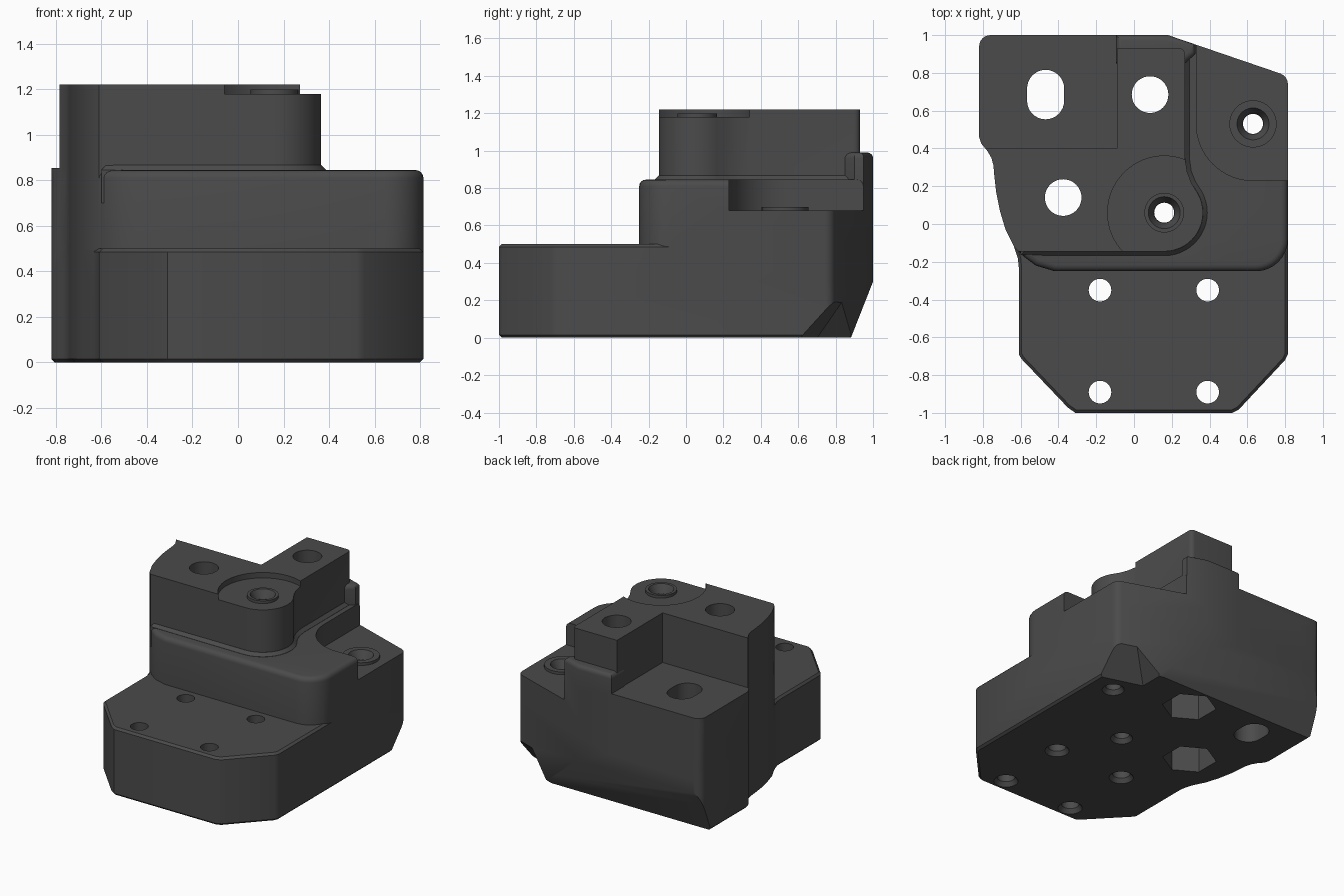
import bpy, bmesh, math
from mathutils import Vector

if "Cube" in bpy.data.objects:
    bpy.data.objects.remove(bpy.data.objects["Cube"])

dark = bpy.data.materials.new("dark_grey_plastic")
dark.diffuse_color = (0.07, 0.07, 0.07, 1)
dark.use_nodes = True
dark.node_tree.nodes["Principled BSDF"].inputs["Base Color"].default_value = dark.diffuse_color


def make(name, bm):
    bmesh.ops.recalc_face_normals(bm, faces=bm.faces)
    me = bpy.data.meshes.new(name)
    bm.to_mesh(me)
    bm.free()
    ob = bpy.data.objects.new(name, me)
    me.materials.append(dark)
    bpy.context.collection.objects.link(ob)
    return ob


def arc(cx, cy, r, a0, a1, n=8):
    return [(cx + r * math.cos(math.radians(a0 + (a1 - a0) * i / n)),
             cy + r * math.sin(math.radians(a0 + (a1 - a0) * i / n))) for i in range(n + 1)]


def prism(name, pts, z0, z1, top=0, bottom=0, segs=1):
    """Extruded outline with optional bevels round its top and bottom."""
    bm = bmesh.new()
    face = bm.faces.new([bm.verts.new((x, y, z0)) for x, y in pts])
    ext = bmesh.ops.extrude_face_region(bm, geom=[face], use_keep_orig=True)
    for v in ext["geom"]:
        if isinstance(v, bmesh.types.BMVert):
            v.co.z = z1
    bmesh.ops.recalc_face_normals(bm, faces=bm.faces)
    for z, size in ((z1, top), (z0, bottom)):
        if size:
            edges = [e for e in bm.edges if all(abs(v.co.z - z) < 1e-5 for v in e.verts)]
            bmesh.ops.bevel(bm, geom=edges, offset=size, segments=segs, profile=0.5,
                            affect='EDGES', clamp_overlap=False)
    return make(name, bm)


def cone(name, x, y, r0, r1, z0, z1, n=40):
    bm = bmesh.new()
    bmesh.ops.create_cone(bm, cap_ends=True, segments=n, radius1=r0, radius2=r1, depth=z1 - z0)
    bmesh.ops.translate(bm, verts=bm.verts, vec=(x, y, (z0 + z1) / 2))
    return make(name, bm)


def hull(name, pts):
    bm = bmesh.new()
    for p in pts:
        bm.verts.new(p)
    bmesh.ops.convex_hull(bm, input=bm.verts)
    return make(name, bm)


def combine(body, other, op):
    m = body.modifiers.new(op, 'BOOLEAN')
    m.object, m.operation, m.solver = other, op, 'EXACT'
    bpy.context.view_layer.objects.active = body
    bpy.ops.object.modifier_apply(modifier=m.name)
    bpy.data.objects.remove(other)


# Shared wavy left side, from rear to front
left = [(-0.82, 0.46), (-0.808, 0.425), (-0.775, 0.385), (-0.755, 0.35), (-0.744, 0.31),
        (-0.74, 0.26), (-0.73, 0.17), (-0.71, 0.07), (-0.68, -0.03), (-0.635, -0.12)]
rear = arc(0.755, 0.74, 0.06, 0, 70, 4) + [(0.18, 1.0)] + arc(-0.76, 0.94, 0.06, 90, 180, 6)

# Base with clipped front corners
base = prism("bracket_body", rear + left + [
    (-0.615, -0.18), (-0.61, -0.23), (-0.61, -0.69), (-0.595, -0.715), (-0.35, -0.972), (-0.31, -1.0),
    (0.52, -1.0), (0.555, -0.982), (0.80, -0.72), (0.815, -0.69)], 0, 0.5, 0.015, 0.015)

# Middle step with rounded front corners
middle = prism("middle_step", rear + left + [(-0.58, -0.175), (-0.52, -0.22), (-0.42, -0.25)]
               + arc(0.645, -0.08, 0.17, -90, 0), 0.3, 0.845, 0.035, 0, 4)
combine(base, middle, 'UNION')

# Rear left shelf
shelf = prism("rear_shelf", [(-0.09, 0.3), (-0.09, 1.0)] + arc(-0.76, 0.94, 0.06, 90, 180, 6)
              + left[:5] + [(-0.7, 0.3)], 0.4, 0.855)
combine(base, shelf, 'UNION')

# Rounded ridge along the back
ridge = prism("rear_ridge", [(-0.095, 0.85), (0.27, 0.85), (0.325, 0.90), (0.325, 0.95), (0.18, 1.0),
                             (-0.095, 1.0)], 0.6, 0.99, 0.03, 0, 4)
combine(base, ridge, 'UNION')

# L-shaped upper block with round boss
upper_pts = ([(-0.09, 0.40), (-0.785, 0.40)] + left[2:] + [(-0.61, -0.145)]
             + arc(0.16, 0.06, 0.205, -90, 30, 16) + [(0.305, 0.215), (0.282, 0.275), (0.27, 0.35)]
             + arc(0.24, 0.90, 0.03, 0, 90, 4) + [(-0.09, 0.93)])
combine(base, prism("upper_block", upper_pts, 0.5, 1.22), 'UNION')

# Sloped foot all round the front and right of the upper block
foot = prism("block_foot", [(-0.60, -0.165)] + arc(0.16, 0.06, 0.228, -90, 30, 16)
             + [(0.325, 0.225), (0.303, 0.28), (0.293, 0.35), (0.293, 0.93), (0.1, 0.93), (0.1, 0.3),
                (-0.60, 0.3)], 0.7, 0.868, 0.022, 0, 1)
combine(base, foot, 'UNION')

# Recesses: boss top and right-hand pocket
combine(base, cone("boss_recess", 0.16, 0.06, 0.3, 0.3, 1.18, 1.4, 64), 'DIFFERENCE')
pocket = prism("side_pocket", [(0.33, 1.2)] + arc(0.63, 0.53, 0.3, 180, 270, 16)
               + [(1.0, 0.23), (1.0, 1.2)], 0.68, 1.1)
combine(base, pocket, 'DIFFERENCE')

# Sloped lower back and faceted corner relief
combine(base, hull("back_slope", [(x, y, z) for x in (-1.2, 1.2) for y, z in
                   ((1.0, 0.3), (0.874, -0.02), (1.3, -0.02), (1.3, 0.3))]), 'DIFFERENCE')
combine(base, hull("corner_relief", [
    (0.82, 0.60, -0.01), (0.50, 0.695, -0.01), (0.50, 0.90, -0.01), (0.82, 0.80, 0.21), (0.68, 0.84, 0.20),
    (1.0, 0.60, -0.01), (1.0, 0.80, 0.21), (0.75, 1.1, 0.20), (0.56, 1.1, -0.01)]), 'DIFFERENCE')

# Raised screw seats, countersunk
for x, y, r, z in ((0.16, 0.06, 0.105, 1.18), (0.63, 0.53, 0.125, 0.68)):
    combine(base, cone("screw_seat", x, y, r, r, z - 0.08, z + 0.02), 'UNION')
    combine(base, cone("seat_sink", x, y, 0.055, 0.085, z - 0.04, z + 0.021), 'DIFFERENCE')

# Small through holes, flared underneath
small = [(x, y, 0.06) for x in (-0.18, 0.39) for y in (-0.35, -0.89)]
for x, y, r in small + [(0.16, 0.06, 0.053), (0.63, 0.53, 0.053)]:
    combine(base, cone("hole", x, y, r, r, -0.1, 1.4, 32), 'DIFFERENCE')
    combine(base, cone("hole_flare", x, y, r + 0.03, r, -0.01, 0.03, 32), 'DIFFERENCE')

# Large bolt holes with hexagonal nut traps below
for x, y in ((0.085, 0.685), (-0.375, 0.14)):
    combine(base, cone("bolt_hole", x, y, 0.097, 0.097, -0.1, 1.4), 'DIFFERENCE')
    combine(base, cone("nut_trap", x, y, 0.185, 0.185, -0.1, 0.3, 6), 'DIFFERENCE')

# Long slot
slot = arc(-0.468, 0.718, 0.098, 0, 180, 16) + arc(-0.468, 0.652, 0.098, 180, 360, 16)
combine(base, prism("slot", slot, -0.1, 1.4), 'DIFFERENCE')

# Smooth curved walls, keep edges crisp
base.select_set(True)
bpy.context.view_layer.objects.active = base
bpy.ops.object.shade_smooth_by_angle(angle=math.radians(30))
